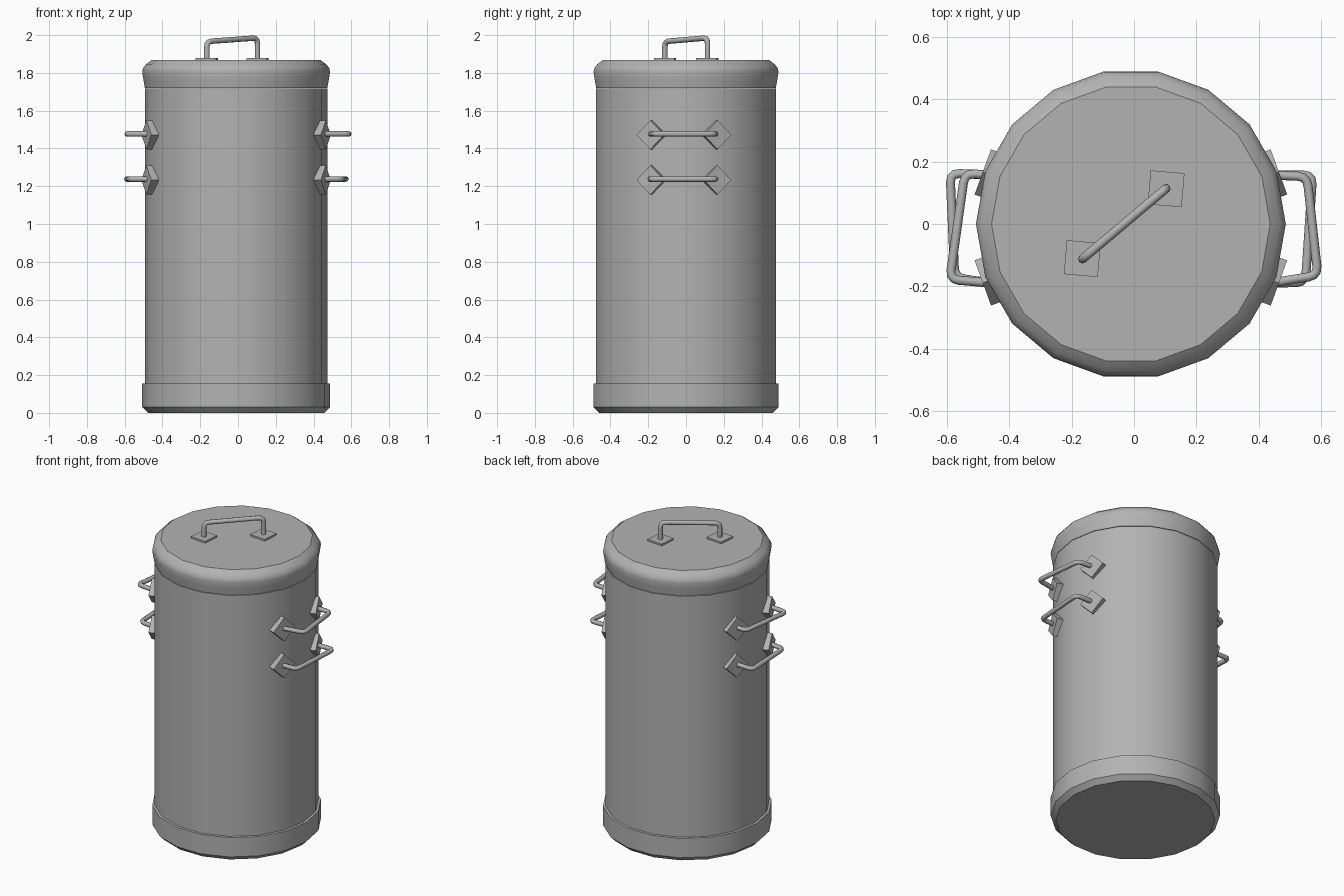
import bpy, bmesh, math
from mathutils import Vector, Matrix

if "Cube" in bpy.data.objects:
    bpy.data.objects.remove(bpy.data.objects["Cube"])

SIDES = 18
CX, CY = -0.01, 0.0

# Dark grey metal shared by all parts
metal = bpy.data.materials.new("dark_metal")
metal.diffuse_color = (0.45, 0.45, 0.45, 1)
metal.use_nodes = True
metal.node_tree.nodes["Principled BSDF"].inputs["Base Color"].default_value = metal.diffuse_color


def finish(name, bm, smooth=True):
    bmesh.ops.recalc_face_normals(bm, faces=bm.faces)
    me = bpy.data.meshes.new(name)
    bm.to_mesh(me)
    bm.free()
    me.materials.append(metal)
    ob = bpy.data.objects.new(name, me)
    bpy.context.collection.objects.link(ob)
    if smooth:
        bpy.ops.object.select_all(action='DESELECT')
        ob.select_set(True)
        bpy.context.view_layer.objects.active = ob
        bpy.ops.object.shade_smooth_by_angle(angle=math.radians(34))
    return ob


def lathe(name, profile):
    """Closed turned solid from (radius, z) pairs."""
    bm = bmesh.new()
    rings = []
    for r, z in profile:
        rings.append([bm.verts.new((CX + r * math.cos(2 * math.pi * i / SIDES),
                                    CY + r * math.sin(2 * math.pi * i / SIDES), z))
                      for i in range(SIDES)])
    for a, b in zip(rings, rings[1:]):
        for i in range(SIDES):
            j = (i + 1) % SIDES
            bm.faces.new((a[i], a[j], b[j], b[i]))
    bm.faces.new(rings[0])
    bm.faces.new(rings[-1])
    return finish(name, bm)


def plate(name, thickness, matrix, size=0.109):
    """Square plate, thin along its local z."""
    bm = bmesh.new()
    bmesh.ops.create_cube(bm, size=1)
    bmesh.ops.scale(bm, vec=(size, size, thickness), verts=bm.verts)
    bmesh.ops.transform(bm, matrix=matrix, verts=bm.verts)
    return finish(name, bm, False)


def bar(name, pts, radius=0.0145, fillet=0.03):
    """Round bar along a path with rounded corners."""
    pts = [Vector(p) for p in pts]
    path = [pts[0]]
    for a, b, c in zip(pts, pts[1:], pts[2:]):
        p = b + (a - b).normalized() * fillet
        q = b + (c - b).normalized() * fillet
        for k in range(4):
            t = k / 3
            path.append(p * (1 - t) ** 2 + b * 2 * t * (1 - t) + q * t * t)
    path.append(pts[-1])
    cu = bpy.data.curves.new(name, 'CURVE')
    cu.dimensions = '3D'
    cu.bevel_depth = radius
    cu.bevel_resolution = 2
    cu.use_fill_caps = True
    cu.materials.append(metal)
    sp = cu.splines.new('POLY')
    sp.points.add(len(path) - 1)
    for pt, co in zip(sp.points, path):
        pt.co = (*co, 1)
    sp.use_smooth = True
    ob = bpy.data.objects.new(name, cu)
    bpy.context.collection.objects.link(ob)


# Can body, base band and lid
lathe("body", [(0.483, 0.1), (0.483, 1.717)])
lathe("base_band", [(0.467, 0), (0.497, 0.03), (0.497, 0.155), (0.48, 0.157)])
lathe("lid", [(0.483, 1.72), (0.491, 1.765), (0.497, 1.805),
              (0.493, 1.825), (0.477, 1.846), (0.447, 1.868)])

# Lid handle on two plates
feet = [(-0.165, -0.112), (0.103, 0.114)]
for i, (x, y) in enumerate([(-0.166, -0.111), (0.103, 0.113)]):
    plate(f"lid_plate_{i}", 0.018,
          Matrix.Translation((x, y, 1.87)) @ Matrix.Rotation(math.radians(-5), 4, 'Z'))
bar("lid_handle", [(*feet[0], 1.868), (*feet[0], 1.966), (*feet[1], 1.9855), (*feet[1], 1.868)])

# Side handles: side, height, reach at back corner, reach at front corner, corner y values
handles = [
    (1, 1.477, 0.555, 0.59, 0.152, -0.165),
    (1, 1.238, 0.573, 0.55, 0.157, -0.187),
    (-1, 1.477, 0.543, 0.591, 0.162, -0.178),
    (-1, 1.238, 0.590, 0.575, 0.163, -0.172),
]
for side, z, x_back, x_front, y_back, y_front in handles:
    tag = ("right" if side > 0 else "left") + ("_upper" if z > 1.4 else "_lower")
    for s in (1, -1):
        n = Vector((side * math.cos(math.radians(20)), s * math.sin(math.radians(20)), 0))
        t = Vector((-n.y, n.x, 0))
        basis = Matrix((t, Vector((0, 0, 1)), n)).transposed().to_4x4()
        outer = Vector((CX + side * 0.475, -0.011 + s * 0.178, z - 0.005))
        plate(f"{tag}_plate_{'back' if s > 0 else 'front'}", 0.042,
              Matrix.Translation(outer - n * 0.021) @ basis
              @ Matrix.Rotation(math.radians(45), 4, 'Z'))
    bar(f"{tag}_handle", [(CX + side * 0.445, 0.157, z), (side * x_back, y_back, z),
                          (side * x_front, y_front, z), (CX + side * 0.445, -0.19, z)])
